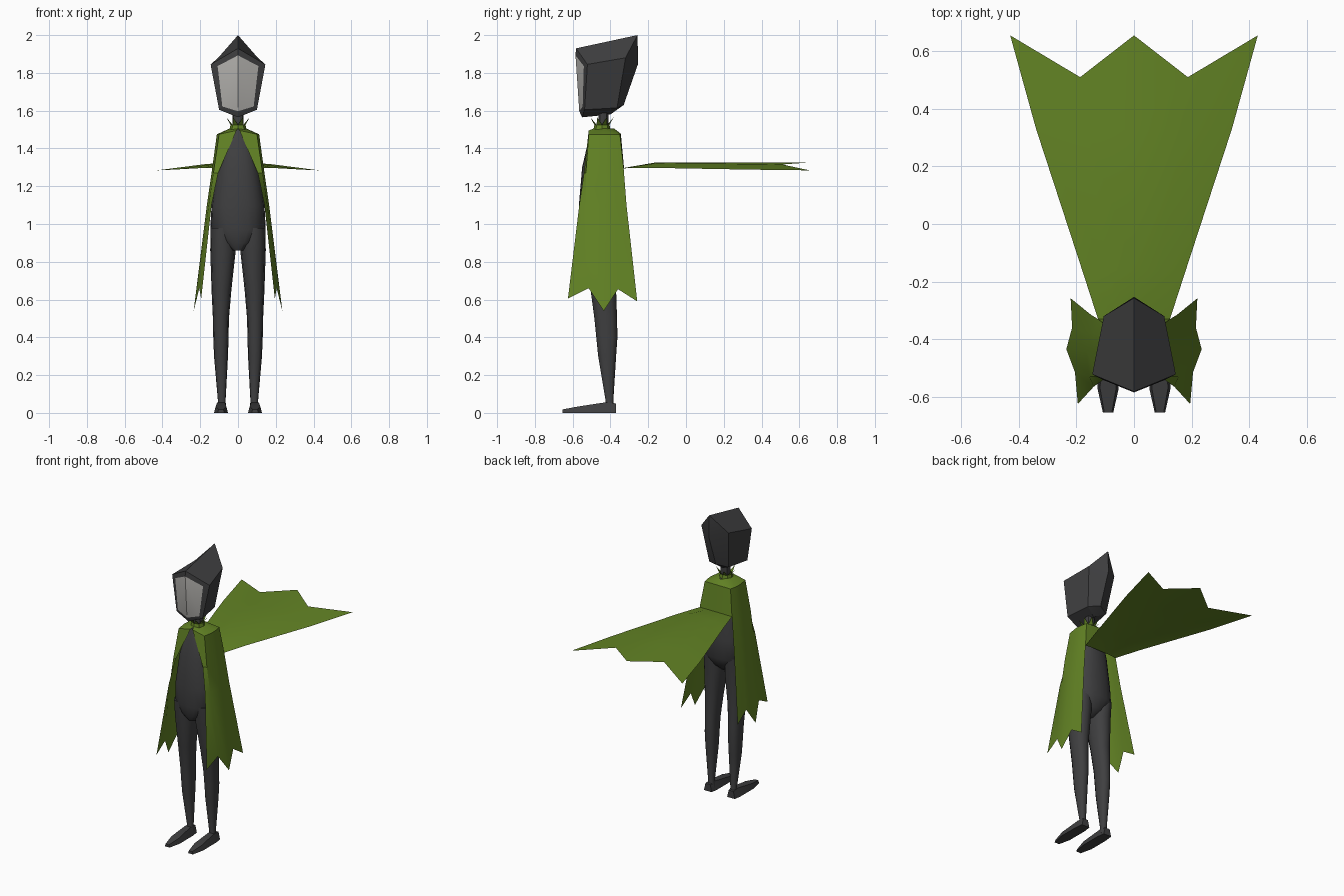
import bpy, bmesh, math
from mathutils import Vector

if "Cube" in bpy.data.objects:
    bpy.data.objects.remove(bpy.data.objects["Cube"])


def material(name, rgb):
    m = bpy.data.materials.new(name)
    m.diffuse_color = (*rgb, 1)
    m.use_nodes = True
    m.node_tree.nodes["Principled BSDF"].inputs["Base Color"].default_value = m.diffuse_color
    return m


DARK = material("charcoal", (0.05, 0.05, 0.052))
GREEN = material("leaf green", (0.125, 0.23, 0.018))
PALE = material("pale grey", (0.45, 0.44, 0.42))


def finish(name, bm, mats, outward_from=None, angle=30):
    """Weld, orient and shade a mesh, then add it to the scene."""
    bmesh.ops.remove_doubles(bm, verts=bm.verts, dist=0.0005)
    if outward_from is None:
        bmesh.ops.recalc_face_normals(bm, faces=bm.faces)
    else:
        for f in bm.faces:
            f.normal_update()
            if f.normal.dot(f.calc_center_median() - Vector(outward_from)) < 0:
                f.normal_flip()
    me = bpy.data.meshes.new(name)
    bm.to_mesh(me)
    bm.free()
    for m in mats:
        me.materials.append(m)
    ob = bpy.data.objects.new(name, me)
    bpy.context.collection.objects.link(ob)
    bpy.ops.object.select_all(action='DESELECT')
    ob.select_set(True)
    bpy.context.view_layer.objects.active = ob
    bpy.ops.object.shade_smooth_by_angle(angle=math.radians(angle))
    return ob


def add_mirrored(bm, pts, mat=0):
    """Add a face and its twin across x = 0."""
    for s in (1, -1):
        f = bm.faces.new([bm.verts.new((s * x, y, z)) for x, y, z in pts])
        f.material_index = mat


def loft(bm, rings):
    """Skin a list of equal-length rings and cap both ends."""
    vs = [[bm.verts.new(p) for p in r] for r in rings]
    n = len(vs[0])
    for a, b in zip(vs, vs[1:]):
        for i in range(n):
            j = (i + 1) % n
            bm.faces.new((a[i], a[j], b[j], b[i]))
    bm.faces.new(vs[0])
    bm.faces.new(vs[-1][::-1])


def oval(z, x0, x1, y0, y1, n):
    """Slightly squared horizontal oval between the given limits."""
    pts = []
    for i in range(n):
        a = 2 * math.pi * i / n
        c, s = math.cos(a), math.sin(a)
        c, s = (math.copysign(abs(v) ** 0.85, v) for v in (c, s))
        pts.append(((x0 + x1) / 2 + c * (x1 - x0) / 2,
                    (y0 + y1) / 2 + s * (y1 - y0) / 2, z))
    return pts


# Head: faceted hood with a pale face plate framed by a rim
T, S, L, M = (0, -.582, 1.93), (.145, -.522, 1.845), (.1, -.537, 1.605), (0, -.55, 1.565)
vT, vS, vL, vB = (0, -.585, 1.893), (.108, -.541, 1.836), (.083, -.547, 1.622), (0, -.565, 1.597)
P, Q, R = (0, -.257, 2.0), (.105, -.32, 1.88), (0, -.253, 1.85)
U, V, N = (.075, -.365, 1.615), (0, -.33, 1.63), (0, -.40, 1.58)
bm = bmesh.new()
for f in ((T, S, Q, P), (P, Q, R), (R, Q, U, V), (S, L, U, Q), (L, M, N, U), (U, N, V),
          (T, vT, vS, S), (S, vS, vL, L), (L, vL, vB, M)):
    add_mirrored(bm, f)
add_mirrored(bm, (vT, vB, vL, vS), 1)
finish("hood_and_face", bm, [DARK, PALE], angle=20)

# Neck
bm = bmesh.new()
loft(bm, [oval(z, -.03, .03, -.465, -.41, 10) for z in (1.47, 1.62)])
finish("neck", bm, [DARK])

# Torso, tapering to the crotch
bm = bmesh.new()
loft(bm, [oval(z, -w, w, y0, y1, 20) for z, w, y0, y1 in (
    (1.50, .03, -.495, -.39), (1.45, .08, -.515, -.37), (1.30, .112, -.55, -.345),
    (1.10, .14, -.567, -.335), (.97, .147, -.562, -.33), (.90, .085, -.552, -.365),
    (.86, .035, -.53, -.41))])
finish("torso", bm, [DARK], angle=50)

# Legs and feet
for side, s in (("right", 1), ("left", -1)):
    bm = bmesh.new()
    rings = [oval(*r, 12) for r in (
        (.98, .02, .146, -.55, -.35), (.86, .012, .147, -.54, -.36),
        (.65, .035, .14, -.505, -.37), (.50, .048, .133, -.485, -.365),
        (.40, .05, .131, -.475, -.363), (.30, .053, .127, -.465, -.37),
        (.06, .066, .106, -.425, -.385), (.02, .06, .112, -.43, -.378))]
    loft(bm, [[(s * x, y, z) for x, y, z in r] for r in rings])
    finish(side + "_leg", bm, [DARK], angle=50)

    bm = bmesh.new()
    loft(bm, [[(s * .09 - b, y, 0), (s * .09 + b, y, 0), (s * .09 + t, y, z), (s * .09 - t, y, z)]
              for y, b, t, z in ((-.37, .03, .018, .05), (-.425, .037, .02, .056),
                                 (-.57, .037, .028, .034), (-.655, .018, .013, .018))])
    finish(side + "_foot", bm, [DARK])

# Cape side panels: columns run from the shoulder to the ragged hem
columns = [
    [(.008, -.515, 1.495), (.105, -.54, 1.27), (.14, -.565, 1.1), (.195, -.625, .605)],
    [(.10, -.515, 1.475), (.13, -.53, 1.27), (.155, -.53, 1.1), (.205, -.515, .66)],
    [(.112, -.44, 1.475), (.14, -.44, 1.27), (.165, -.44, 1.1), (.235, -.435, .54)],
    [(.108, -.39, 1.475), (.138, -.38, 1.27), (.162, -.375, 1.1), (.215, -.36, .655)],
    [(.10, -.35, 1.475), (.125, -.33, 1.295), (.15, -.315, 1.1), (.22, -.258, .59)]]
bm = bmesh.new()
for a, b in zip(columns, columns[1:]):
    for i in range(3):
        add_mirrored(bm, (a[i], b[i], b[i + 1], a[i + 1]))

# Cape yoke around the neck
nF, nM, nB = (0, -.49, 1.505), (.045, -.435, 1.505), (0, -.38, 1.505)
tops = [c[0] for c in columns]
add_mirrored(bm, (nF, tops[0], tops[1], nM))
for a, b in zip(tops[1:], tops[2:]):
    add_mirrored(bm, (a, b, nM))

# Cape back, dropping from the shoulders and then streaming backwards
rows = [
    [(0, -.345, 1.478), (.055, -.347, 1.477), tops[4]],
    [(0, -.328, 1.297), (.06, -.328, 1.297), columns[4][1]],
    [(0, -.16, 1.326), (.09, -.16, 1.322), (.18, -.16, 1.297)],
    [(0, .33, 1.326), (.165, .33, 1.318), (.34, .33, 1.288)],
    [(0, .655, 1.326), (.187, .51, 1.315), (.43, .655, 1.284)]]
add_mirrored(bm, (nM, tops[4], rows[0][1], rows[0][0], nB))
for a, b in zip(rows, rows[1:]):
    for i in range(2):
        add_mirrored(bm, (a[i], a[i + 1], b[i + 1], b[i]))
finish("cape", bm, [GREEN], outward_from=(0, -.43, 1.0))

# Collar: band around the neck with flared leaf points
bm = bmesh.new()
n = 8


def polar(i, r, z):
    a = 2 * math.pi * i / n
    return (r * math.sin(a), -.445 + r * math.cos(a), z)


for i in range(n):
    low = [polar(i, .045, 1.5), polar(i + 1, .045, 1.5)]
    high = [polar(i + 1, .04, 1.525), polar(i, .04, 1.525)]
    tip = polar(i + .5, .067, 1.565)
    bm.faces.new([bm.verts.new(p) for p in low + high])
    bm.faces.new([bm.verts.new(p) for p in (high[1], high[0], tip)])
finish("collar", bm, [GREEN], outward_from=(0, -.445, 1.5))
